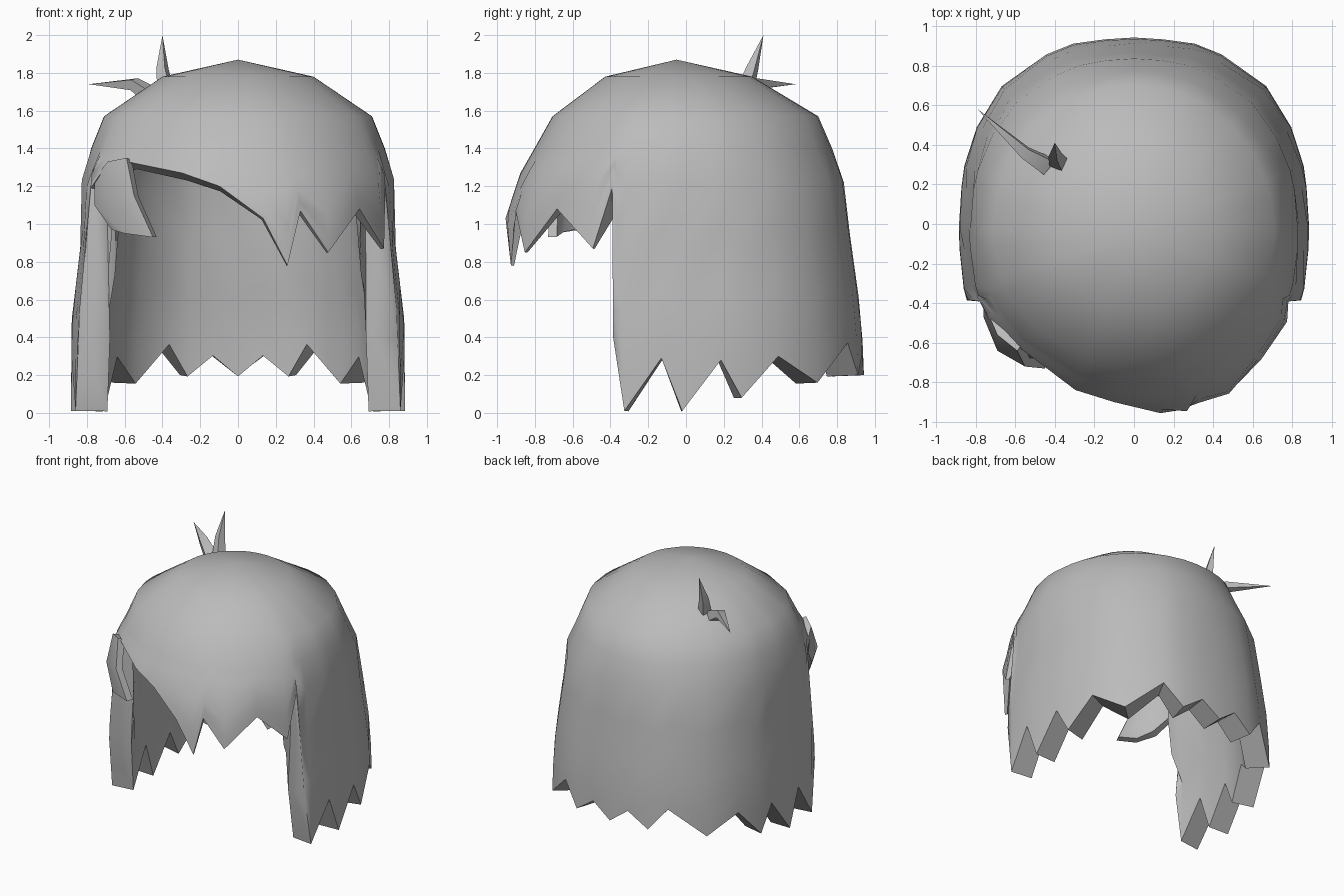
import bpy, bmesh, math
from mathutils import Vector

cube = bpy.data.objects.get("Cube")
if cube:
    bpy.data.objects.remove(cube)

GREY = (0.5, 0.5, 0.5, 1)
mat = bpy.data.materials.new("hair grey")
mat.use_nodes = True
mat.diffuse_color = GREY
mat.node_tree.nodes["Principled BSDF"].inputs["Base Color"].default_value = GREY

CY = -0.05      # centre line of the head in y
# height, side, front and back half-widths
PROFILE = [(1.87, 0, 0, 0), (1.78, .40, .38, .40), (1.57, .71, .66, .75),
           (1.27, .83, .83, .88), (1.0, .82, .92, .91), (.5, .88, .87, .98),
           (0, .885, .83, 1.0)]


def clamp(value):
    return max(0, min(1, value))


def finish(name, bm, thickness=0, weights=None):
    """Make an object, thicken it inwards and shade it smooth."""
    bmesh.ops.recalc_face_normals(bm, faces=bm.faces)
    mesh = bpy.data.meshes.new(name)
    bm.to_mesh(mesh)
    bm.free()
    obj = bpy.data.objects.new(name, mesh)
    bpy.context.collection.objects.link(obj)
    mesh.materials.append(mat)
    bpy.ops.object.select_all(action='DESELECT')
    bpy.context.view_layer.objects.active = obj
    obj.select_set(True)
    if thickness:
        mod = obj.modifiers.new("thickness", 'SOLIDIFY')
        mod.thickness = thickness
        mod.offset = -1
        if weights:
            group = obj.vertex_groups.new(name="thickness")
            for v in mesh.vertices:
                group.add([v.index], weights(v.co), 'REPLACE')
            mod.vertex_group = group.name
        bpy.ops.object.modifier_apply(modifier=mod.name)
    bpy.ops.object.shade_smooth_by_angle(angle=math.radians(60))


def surface(dx, dy, z):
    """Point of the hair surface in a plan direction at a height."""
    for a, b in zip(PROFILE, PROFILE[1:]):
        if z >= b[0]:
            break
    t = (a[0] - z) / (a[0] - b[0])
    side, front, back = (a[i] + (b[i] - a[i]) * t for i in (1, 2, 3))
    depth = back if dy > 0 else front
    # round crown, squarer towards the hem
    power = 2.05 + .4 * clamp((1.4 - z) / .4)
    k = ((abs(dx) / side) ** power + (abs(dy) / depth) ** power) ** (-1 / power)
    return Vector((dx * k, CY + dy * k, z))


def shell_weight(co):
    """Fringe thins out to its tips, the long hair is full thickness."""
    if co.y < -.4:
        return .1 + .4 * clamp((co.z - .85) / .4)
    return .6 + .4 * clamp((1.5 - co.z) / .5)


# Hem: plan position and height of each tooth and notch
half = [(.15, .94, .31), (.31, .92, .20), (.45, .87, .37), (.68, .71, .16),
        (.81, .50, .30), (.87, .30, .08), (.89, .19, .28), (.89, -.02, .01),
        (.88, -.13, .29), (.84, -.32, .01), (.83, -.38, .40), (.80, -.40, 1.19)]
fringe = [(.75, -.48, .87), (.62, -.66, 1.08), (.47, -.84, .85),
          (.33, -.90, 1.07), (.26, -.92, .78), (.13, -.93, 1.03),
          (-.10, -.92, 1.20), (-.30, -.85, 1.27), (-.59, -.62, 1.33),
          (-.73, -.48, 1.26)]
hem = [(0, .95, .20)] + half + fringe + [(-x, y, z) for x, y, z in reversed(half)]

# Main hair shell: shared dome rows, then rows stretched down to the hem
bm = bmesh.new()
pole = bm.verts.new((0, CY, PROFILE[0][0]))
start = 1.4
columns = []
for x, y, low in hem:
    heights = [1.78, 1.57] + [start + (low - start) * t for t in (0, .15, .38, .65, .85, 1)]
    columns.append([bm.verts.new(surface(x, y - CY, z)) for z in heights])
for a, b in zip(columns, columns[1:] + columns[:1]):
    bm.faces.new((pole, a[0], b[0]))
    for i in range(len(a) - 1):
        bm.faces.new((a[i], a[i + 1], b[i + 1], b[i]))
finish("hair_shell", bm, .17, shell_weight)

# Loose lock hanging from the right end of the fringe
bm = bmesh.new()
rows = [[(-.76, -.40, 1.24), (-.69, -.56, 1.33), (-.59, -.64, 1.35)],
        [(-.76, -.47, 1.10), (-.69, -.64, 1.14), (-.55, -.72, 1.15)],
        [(-.67, -.56, .97), (-.60, -.69, .95), (-.45, -.73, .93)]]
grid = [[bm.verts.new(p) for p in row] for row in rows]
for a, b in zip(grid, grid[1:]):
    for i in range(2):
        bm.faces.new((a[i], b[i], b[i + 1], a[i + 1]))
finish("fringe_lock", bm, .05)


def tuft(name, path, radii):
    """Tapered four-sided strand along a path, ending in a point."""
    bm = bmesh.new()
    pts = [Vector(p) for p in path]
    axis = (pts[-1] - pts[0]).normalized()
    u = axis.cross(Vector((.3, -.8, .2))).normalized()
    v = axis.cross(u)
    rings = [[bm.verts.new(p + (u * math.cos(a) + v * math.sin(a)) * r)
              for a in (math.pi / 2 * k for k in range(4))]
             for p, r in zip(pts, radii)]
    tip = bm.verts.new(pts[-1])
    for a, b in zip(rings, rings[1:]):
        for k in range(4):
            bm.faces.new((a[k], a[k - 1], b[k - 1], b[k]))
    for k in range(4):
        bm.faces.new((rings[-1][k], rings[-1][k - 1], tip))
    bm.faces.new(rings[0])
    finish(name, bm)


# Two stray strands on the crown
tuft("upright_tuft", [(-.38, .31, 1.70), (-.40, .35, 1.82), (-.40, .41, 2.0)], (.05, .035))
tuft("sideways_tuft", [(-.43, .29, 1.66), (-.55, .36, 1.74), (-.79, .58, 1.74)], (.06, .04))
